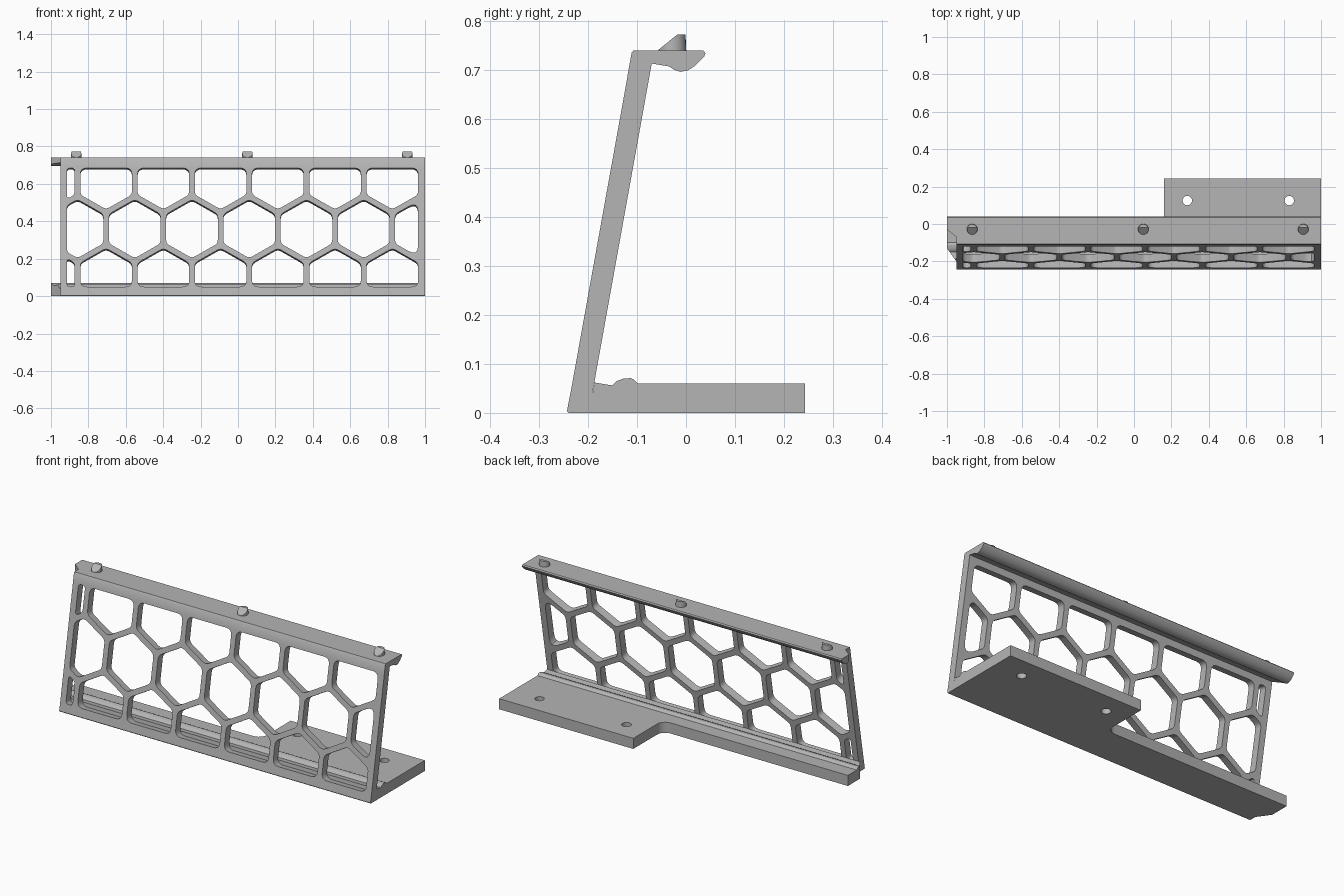
import bpy, bmesh, math
from mathutils import Vector, Matrix

cube = bpy.data.objects.get("Cube")
if cube:
    bpy.data.objects.remove(cube, do_unlink=True)

# Single grey material
grey = bpy.data.materials.new("plain_grey")
grey.use_nodes = True
GREY = (0.46, 0.46, 0.46, 1)
grey.diffuse_color = GREY
grey.node_tree.nodes["Principled BSDF"].inputs["Base Color"].default_value = GREY

X0, X1 = -0.95, 1.0            # main body ends
TONGUE = -1.0                  # far end of the side tongues
LEAN = math.atan(0.18)         # backward lean of the panel
S, C = math.sin(LEAN), math.cos(LEAN)
THICK = 0.044                  # panel thickness


def add(name, mesh):
    ob = bpy.data.objects.new(name, mesh)
    bpy.context.collection.objects.link(ob)
    mesh.materials.clear()
    mesh.materials.append(grey)
    bpy.ops.object.select_all(action='DESELECT')
    ob.select_set(True)
    bpy.context.view_layer.objects.active = ob
    bpy.ops.object.shade_smooth_by_angle(angle=math.radians(30))
    return ob


def finish(name, bm):
    bmesh.ops.recalc_face_normals(bm, faces=bm.faces)
    mesh = bpy.data.meshes.new(name)
    bm.to_mesh(mesh)
    bm.free()
    return add(name, mesh)


def cut(bm, co, no):
    """Remove everything on the normal side of a plane and cap the cut."""
    geom = bm.verts[:] + bm.edges[:] + bm.faces[:]
    res = bmesh.ops.bisect_plane(bm, geom=geom, plane_co=co, plane_no=no, clear_outer=True)
    edges = [e for e in res["geom_cut"] if isinstance(e, bmesh.types.BMEdge)]
    bmesh.ops.contextual_create(bm, geom=edges)


def bar(name, profile, x0, x1, cuts=()):
    """Extrude a (y, z) profile along x, then trim it with planes."""
    bm = bmesh.new()
    face = bm.faces.new([bm.verts.new((x0, y, z)) for y, z in profile])
    res = bmesh.ops.extrude_face_region(bm, geom=[face])
    verts = [v for v in res["geom"] if isinstance(v, bmesh.types.BMVert)]
    bmesh.ops.translate(bm, verts=verts, vec=(x1 - x0, 0, 0))
    for co, no in cuts:
        cut(bm, co, no)
    return finish(name, bm)


def sheet(name, loops, depth, matrix):
    """Filled outline with holes, given thickness, placed by a matrix."""
    cu = bpy.data.curves.new(name, 'CURVE')
    cu.dimensions = '2D'
    cu.fill_mode = 'BOTH'
    cu.extrude = depth / 2
    for pts in loops:
        sp = cu.splines.new('POLY')
        sp.points.add(len(pts) - 1)
        for p, q in zip(sp.points, pts):
            p.co = (q[0], q[1], 0, 1)
        sp.use_cyclic_u = True
    tmp = bpy.data.objects.new(name + "_outline", cu)
    bpy.context.collection.objects.link(tmp)
    deps = bpy.context.evaluated_depsgraph_get()
    mesh = bpy.data.meshes.new_from_object(tmp.evaluated_get(deps))
    bpy.data.objects.remove(tmp, do_unlink=True)
    mesh.transform(matrix)
    bm = bmesh.new()
    bm.from_mesh(mesh)
    bmesh.ops.remove_doubles(bm, verts=bm.verts, dist=1e-5)
    return finish(name, bm)


def clip(pts, axis, limit, keep_above):
    """Clip a polygon against one axis-aligned line."""
    out = []
    for i, b in enumerate(pts):
        a = pts[i - 1]
        ina, inb = [(p[axis] > limit) == keep_above for p in (a, b)]
        if ina != inb:
            out.append(a.lerp(b, (limit - a[axis]) / (b[axis] - a[axis])))
        if inb:
            out.append(b)
    return out


def rounded(pts, r, n=4):
    """Round each polygon corner with a short curve."""
    out = []
    for i, p in enumerate(pts):
        a, b = pts[i - 1] - p, pts[(i + 1) % len(pts)] - p
        d = r * math.tan((math.pi - a.angle(b)) / 2)
        d = min(d, 0.45 * a.length, 0.45 * b.length)
        a, b = p + a.normalized() * d, p + b.normalized() * d
        for k in range(n + 1):
            t = k / n
            out.append(a * (1 - t) ** 2 + p * 2 * t * (1 - t) + b * t * t)
    return out


def circle(x, y, r, n=24):
    return [Vector((x + r * math.cos(math.tau * k / n), y + r * math.sin(math.tau * k / n)))
            for k in range(n)]


# Honeycomb panel: hexagon windows clipped to the frame opening
PITCH, WEB = 0.306, 0.03
R = (PITCH - WEB) / 2 / math.cos(math.pi / 6)
lo, hi = 0.05 / C, 0.685 / C
loops = [[Vector(p) for p in ((X0, lo - 0.01), (X1, lo - 0.01), (X1, hi + 0.01), (X0, hi + 0.01))]]
for row in (-1, 0, 1):
    for k in range(-4, 5):
        cx = 0.06 + PITCH * (k + 0.5 * (row % 2))
        cy = 0.36 / C + row * PITCH * math.sqrt(3) / 2
        hexa = [Vector((cx + R * math.sin(math.pi / 3 * j), cy + R * math.cos(math.pi / 3 * j)))
                for j in range(6)]
        for axis, limit, above in ((0, -0.915, True), (0, 0.963, False), (1, lo, True), (1, hi, False)):
            hexa = clip(hexa, axis, limit, above)
        if len(hexa) > 2:
            loops.append(rounded(hexa, 0.035))
place = Matrix(((1, 0, 0, 0),
                (0, S, -C, -0.243 + C * THICK / 2),
                (0, C, S, -S * THICK / 2),
                (0, 0, 0, 1)))
sheet("honeycomb_panel", loops, THICK, place)

# Bottom rail with ridge behind the panel
foot = [(-0.243, 0.004), (-0.234, 0.05), (-0.190, 0.042), (-0.187, 0.062), (-0.150, 0.056),
        (-0.141, 0.065), (-0.128, 0.070), (-0.113, 0.071), (-0.105, 0.067), (-0.099, 0.060),
        (-0.099, 0.0), (-0.240, 0.0)]
bar("bottom_rail", foot, X0, X1)
bar("bottom_tongue", foot, TONGUE, X0, [((TONGUE, -0.13, 0), (-0.07, -0.05, 0))])

# Base plate with wide screw tab
inner = [Vector((0.16 - 0.05 * (1 - math.sin(t)), -0.02 + 0.05 * (1 - math.cos(t))))
         for t in [math.pi / 2 * (1 - k / 6) for k in range(7)]]
outline = [Vector(p) for p in ((TONGUE, -0.11), (X1, -0.11), (X1, 0.243), (0.16, 0.243))]
outline += inner + [Vector((TONGUE, -0.02))]
sheet("base_plate", [outline, circle(0.285, 0.125, 0.025), circle(0.83, 0.125, 0.025)],
      0.06, Matrix.Translation((0, 0, 0.03)))

# Top rail with rear lip
top = [(-0.120, 0.685), (-0.111, 0.735), (-0.107, 0.740), (0.035, 0.740), (0.040, 0.734),
       (0.037, 0.727), (0.018, 0.708), (0.004, 0.699), (-0.011, 0.696), (-0.024, 0.700),
       (-0.034, 0.707), (-0.070, 0.713), (-0.0765, 0.677)]
bar("top_rail", top, X0, X1)
bar("top_tongue", top, TONGUE, X0, [((TONGUE, -0.03, 0), (-0.04, -0.05, 0))])

# Locating pegs with a sloped front
for i, x in enumerate((-0.865, 0.05, 0.905)):
    bm = bmesh.new()
    bmesh.ops.create_cone(bm, cap_ends=True, segments=24, radius1=0.029, radius2=0.027, depth=0.042,
                          matrix=Matrix.Translation((x, -0.028, 0.751)))
    cut(bm, (x, -0.055, 0.742), (0, -0.03, 0.037))
    finish("locating_peg_%d" % (i + 1), bm)
